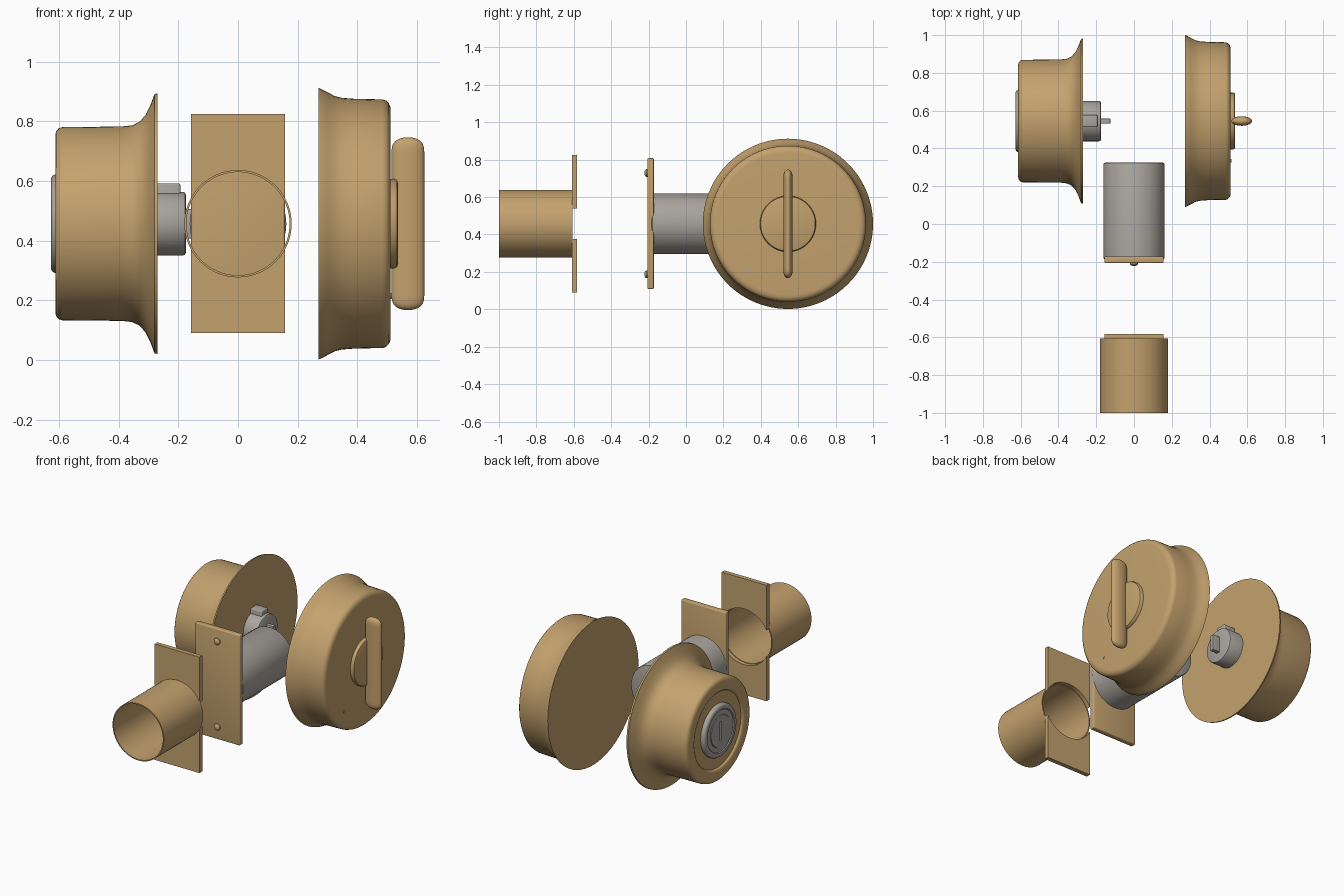
import bpy, bmesh, math
from mathutils import Matrix, Vector

cube = bpy.data.objects.get("Cube")
if cube:
    bpy.data.objects.remove(cube, do_unlink=True)


def material(name, rgb):
    m = bpy.data.materials.new(name)
    m.use_nodes = True
    m.diffuse_color = (*rgb, 1)
    m.node_tree.nodes["Principled BSDF"].inputs["Base Color"].default_value = (*rgb, 1)
    return m


brass = material("brass", (0.55, 0.36, 0.155))
steel = material("grey steel", (0.40, 0.375, 0.34))

AXIS_Z = 0.457    # height shared by every round part
KNOB_Y = 0.545    # depth of the two round housings


def finish(name, bm, mat):
    bmesh.ops.recalc_face_normals(bm, faces=bm.faces)
    mesh = bpy.data.meshes.new(name)
    bm.to_mesh(mesh)
    bm.free()
    mesh.materials.append(mat)
    ob = bpy.data.objects.new(name, mesh)
    bpy.context.collection.objects.link(ob)
    return ob


def smooth(ob, angle=35):
    bpy.ops.object.select_all(action='DESELECT')
    ob.select_set(True)
    bpy.context.view_layer.objects.active = ob
    bpy.ops.object.shade_smooth_by_angle(angle=math.radians(angle))


def lathe(name, profile, axis, centre, mat, closed=False, sides=96):
    """Turn (position, radius) pairs round the X or Y axis."""
    bm = bmesh.new()
    rings = []
    for pos, r in profile:
        ring = []
        for i in range(sides):
            a = 2 * math.pi * i / sides
            u, v = r * math.cos(a), r * math.sin(a)
            p = Vector((pos, u, v)) if axis == 'X' else Vector((u, pos, v))
            ring.append(bm.verts.new(p + Vector(centre)))
        rings.append(ring)
    pairs = list(zip(rings, rings[1:]))
    if closed:
        pairs.append((rings[-1], rings[0]))
    else:
        bm.faces.new(rings[0])
        bm.faces.new(rings[-1])
    for a, b in pairs:
        for i in range(sides):
            j = (i + 1) % sides
            bm.faces.new((a[i], a[j], b[j], b[i]))
    ob = finish(name, bm, mat)
    smooth(ob)
    return ob


def box(name, x, y, z, mat, bevel=0.0):
    """Box from (min, max) ranges with rounded edges."""
    bm = bmesh.new()
    bmesh.ops.create_cube(bm, size=1)
    for v in bm.verts:
        v.co = [(lo + hi) / 2 + c * (hi - lo) for c, (lo, hi) in zip(v.co, (x, y, z))]
    if bevel:
        bmesh.ops.bevel(bm, geom=bm.edges[:], offset=bevel, segments=3,
                        profile=0.5, affect='EDGES')
    ob = finish(name, bm, mat)
    if bevel:
        smooth(ob)
    return ob


def cut(target, cutter):
    mod = target.modifiers.new("cut", 'BOOLEAN')
    mod.operation = 'DIFFERENCE'
    mod.solver = 'EXACT'
    mod.object = cutter
    cutter.hide_render = True
    bpy.ops.object.select_all(action='DESELECT')
    target.select_set(True)
    bpy.context.view_layer.objects.active = target
    bpy.ops.object.modifier_apply(modifier=mod.name)
    bpy.data.objects.remove(cutter, do_unlink=True)


knob = (0, KNOB_Y, AXIS_Z)
bore = (0, 0, AXIS_Z)

# Outer housing with flared skirt and dished key face
lathe("outer_housing", [
    (-0.27, 0.437), (-0.28, 0.435), (-0.295, 0.395), (-0.31, 0.365), (-0.33, 0.342),
    (-0.355, 0.330), (-0.39, 0.326), (-0.59, 0.324), (-0.602, 0.320), (-0.61, 0.310),
    (-0.613, 0.298), (-0.613, 0.25), (-0.609, 0.243), (-0.600, 0.238), (-0.600, 0.1),
], 'X', knob, brass)

# Key cylinder face with rim, core and keyway
key_face = lathe("key_face", [
    (-0.59, 0.165), (-0.615, 0.165), (-0.623, 0.160), (-0.627, 0.152), (-0.627, 0.135),
    (-0.622, 0.130), (-0.622, 0.1), (-0.626, 0.097),
], 'X', knob, steel)
cut(key_face, box("keyway_cutter", (-0.65, -0.60), (KNOB_Y - 0.006, KNOB_Y + 0.006),
                  (AXIS_Z - 0.06, AXIS_Z + 0.06), steel))

# Inner end of the key cylinder, its rib and the drive blade
lathe("cylinder_stem", [(-0.30, 0.107), (-0.185, 0.107), (-0.178, 0.104), (-0.174, 0.096)],
      'X', knob, steel)
box("stem_rib", (-0.29, -0.193), (KNOB_Y - 0.032, KNOB_Y + 0.032),
    (AXIS_Z, AXIS_Z + 0.135), steel, 0.006)
box("drive_blade", (-0.20, -0.125), (KNOB_Y - 0.013, KNOB_Y + 0.013),
    (AXIS_Z - 0.05, AXIS_Z + 0.05), steel, 0.003)

# Inner housing, rose and thumb turn
lathe("inner_housing", [
    (0.27, 0.455), (0.275, 0.454), (0.30, 0.441), (0.325, 0.428), (0.35, 0.422),
    (0.39, 0.419), (0.485, 0.417), (0.497, 0.413), (0.506, 0.404), (0.511, 0.392),
    (0.512, 0.380),
], 'X', knob, brass)
lathe("turn_rose", [(0.50, 0.15), (0.526, 0.15), (0.533, 0.146), (0.536, 0.138)],
      'X', knob, brass)

# Thumb turn: an oval section swept upwards, tapering in at both ends
bm = bmesh.new()
bmesh.ops.create_uvsphere(bm, u_segments=32, v_segments=24, radius=1)
for v in bm.verts:
    z = v.co.z
    r = math.hypot(v.co.x, v.co.y)
    grow = (1 - abs(z) ** 4) ** 0.5 if r > 1e-5 else 0
    ux, uy = (v.co.x / r, v.co.y / r) if r > 1e-5 else (0, 0)
    end = math.copysign(0.225 + 0.065 * abs(z), z) if abs(z) > 1e-5 else 0
    v.co = (0.57 + 0.055 * ux * grow, KNOB_Y + 0.025 * uy * grow, AXIS_Z + end)
smooth(finish("thumb_turn", bm, brass), 60)

# Small set screw low on the inner housing
lathe("set_screw", [(0.50, 0.010), (0.515, 0.010)], 'X',
      (0, KNOB_Y - 0.21, AXIS_Z - 0.243), steel, sides=16)

# Latch barrel and its faceplate
lathe("latch_barrel", [(-0.188, 0.155), (-0.18, 0.162), (0.315, 0.162), (0.322, 0.159),
                       (0.325, 0.152)], 'Y', bore, steel)
box("latch_faceplate", (-0.157, 0.157), (-0.207, -0.172), (0.108, 0.808), brass, 0.007)
for name, dz in (("upper", 0.272), ("lower", -0.270)):
    lathe(name + "_screw", [(-0.19, 0.021), (-0.212, 0.021), (-0.219, 0.016), (-0.222, 0.008)],
          'Y', (0, 0, AXIS_Z + dz), brass, sides=32)

# Strike plate with a bored hole, and the open dust tube in front
strike = box("strike_plate", (-0.157, 0.157), (-0.61, -0.582), (0.09, 0.825), brass)
cut(strike, lathe("hole_cutter", [(-0.7, 0.177), (-0.5, 0.177)], 'Y', bore, brass))
smooth(strike)
lathe("dust_tube", [(-1.0, 0.180), (-0.607, 0.180), (-0.607, 0.173), (-1.0, 0.173)],
      'Y', bore, brass, closed=True)
